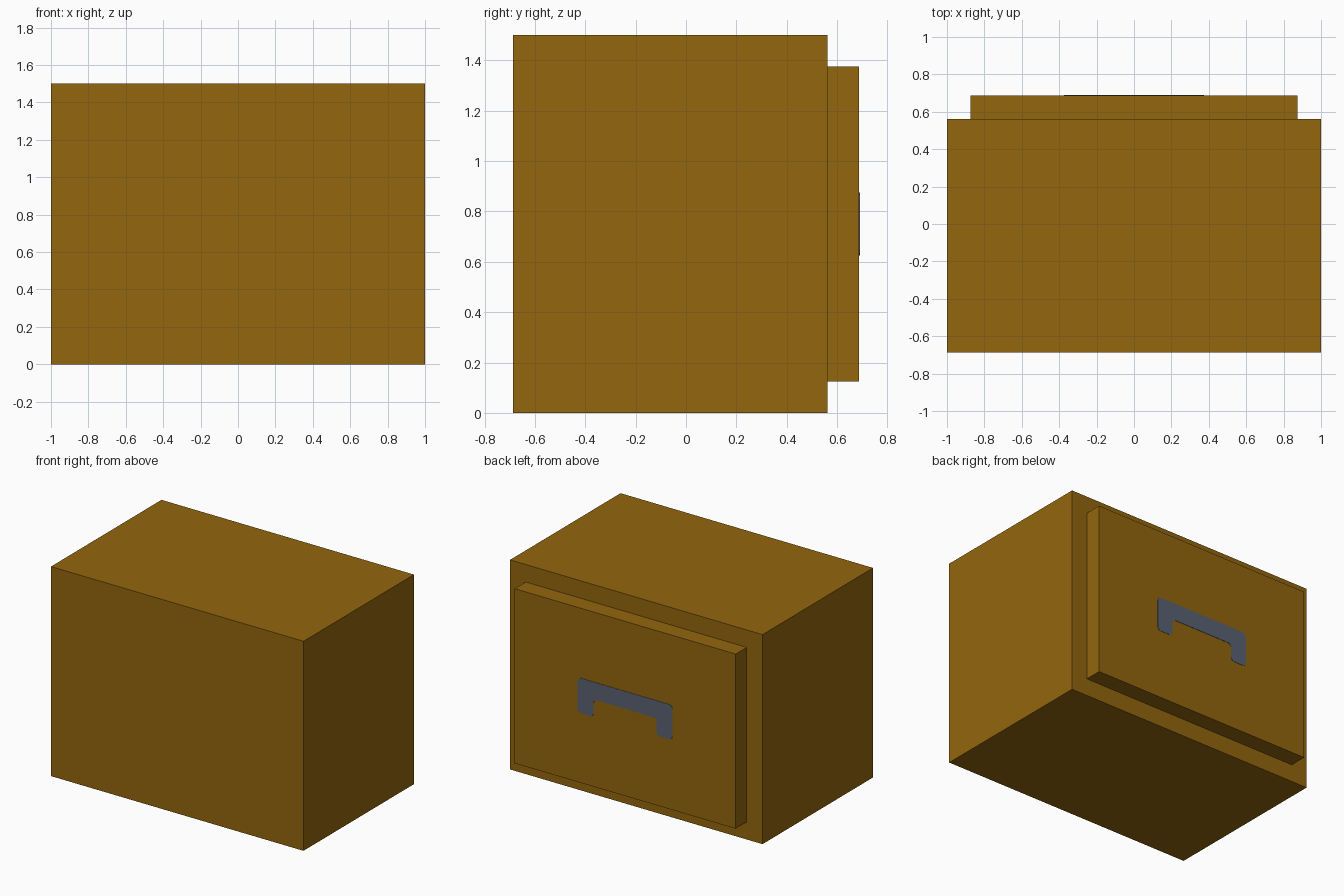
import bpy
import bmesh

if "Cube" in bpy.data.objects:
    bpy.data.objects.remove(bpy.data.objects["Cube"])


def material(name, color):
    m = bpy.data.materials.new(name)
    m.diffuse_color = (*color, 1.0)
    m.use_nodes = True
    m.node_tree.nodes["Principled BSDF"].inputs["Base Color"].default_value = m.diffuse_color
    return m


def add_object(name, bm, mat):
    bmesh.ops.recalc_face_normals(bm, faces=bm.faces[:])
    mesh = bpy.data.meshes.new(name)
    bm.to_mesh(mesh)
    bm.free()
    mesh.materials.append(mat)
    obj = bpy.data.objects.new(name, mesh)
    bpy.context.collection.objects.link(obj)
    return obj


def box(name, lo, hi, mat):
    bm = bmesh.new()
    bmesh.ops.create_cube(bm, size=1.0)
    for v in bm.verts:
        for i in range(3):
            v.co[i] = lo[i] if v.co[i] < 0 else hi[i]
    return add_object(name, bm, mat)


wood = material("brown wood", (0.291, 0.133, 0.004))
metal = material("slate grey metal", (0.100, 0.122, 0.171))

# Cabinet body and raised drawer front on the +y side
box("cabinet_body", (-1, -0.6875, 0), (1, 0.5625, 1.5), wood)
box("drawer_front", (-0.875, 0.5625, 0.125), (0.875, 0.6875, 1.375), wood)

# Flat bracket-shaped handle with softened corners
half = [(0.375, 0.875), (0.375, 0.625), (0.25, 0.625), (0.25, 0.75)]
outline = half + [(-x, z) for x, z in reversed(half)]
bm = bmesh.new()
face = bm.faces.new([bm.verts.new((x, 0.687, z)) for x, z in outline])
bmesh.ops.bevel(bm, geom=bm.verts[:], offset=0.025, segments=2,
                profile=0.5, affect='VERTICES')
ext = bmesh.ops.extrude_face_region(bm, geom=bm.faces[:])
for v in ext["geom"]:
    if isinstance(v, bmesh.types.BMVert):
        v.co.y += 0.003
add_object("drawer_handle", bm, metal)
